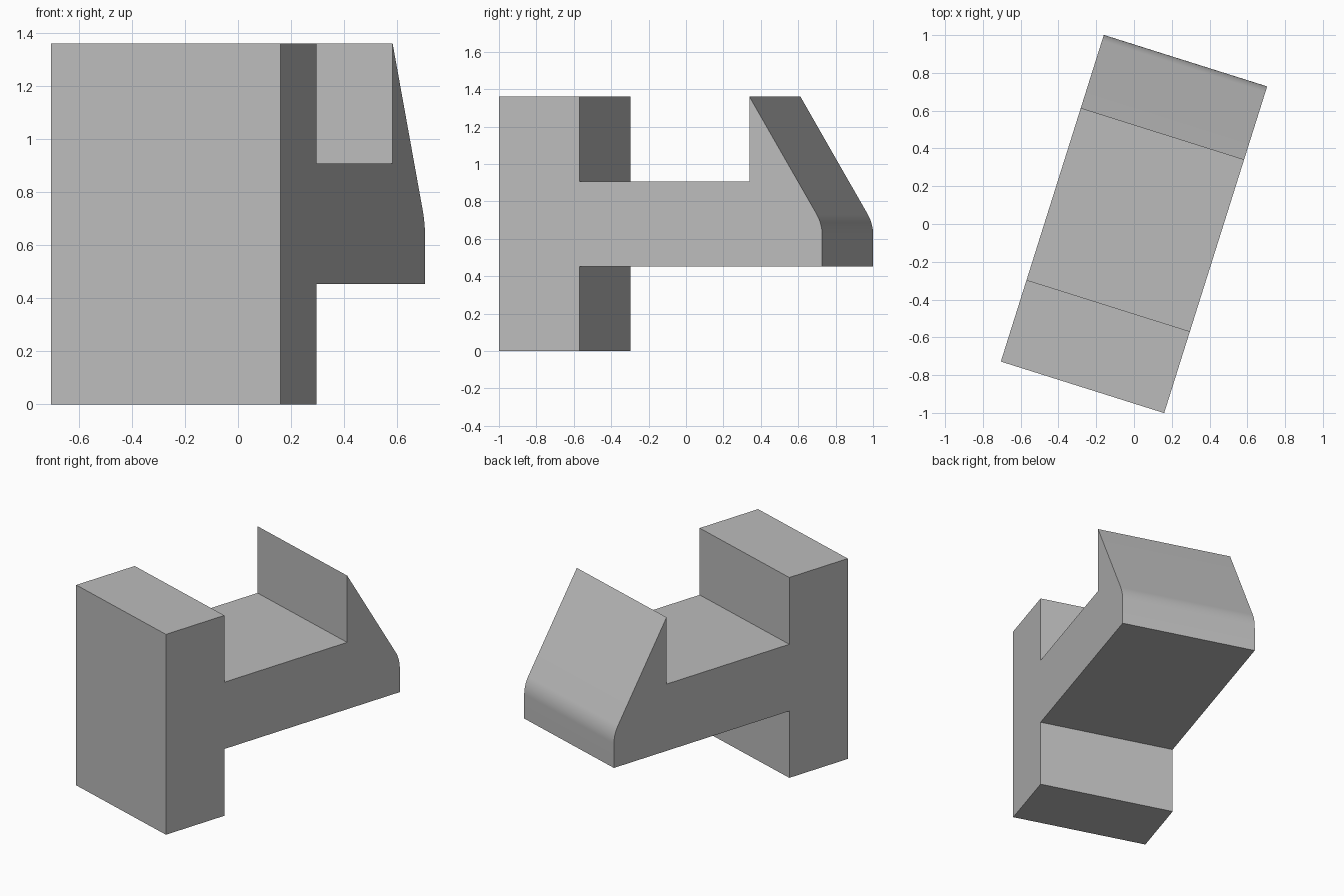
import bpy, bmesh, math
from mathutils import Matrix, Vector

cube = bpy.data.objects.get("Cube")
if cube:
    bpy.data.objects.remove(cube, do_unlink=True)

U = 1.36 / 3                     # module: the block is 2 x 4 x 3 modules
TURN = math.radians(-17.5)

grey = bpy.data.materials.new("plain grey")
grey.use_nodes = True
colour = (0.5, 0.5, 0.5, 1)
grey.diffuse_color = colour
grey.node_tree.nodes["Principled BSDF"].inputs["Base Color"].default_value = colour


def rounded_corner(before, corner, after, radius, steps=12):
    """Points of an arc that rounds a profile corner."""
    a = (Vector(before) - Vector(corner)).normalized()
    b = (Vector(after) - Vector(corner)).normalized()
    half = a.angle(b) / 2
    centre = Vector(corner) + (a + b).normalized() * radius / math.sin(half)
    start = Vector(corner) + a * radius / math.tan(half) - centre
    end = Vector(corner) + b * radius / math.tan(half) - centre
    sweep = start.angle_signed(end)
    return [centre + Matrix.Rotation(-sweep * i / steps, 2) @ start
            for i in range(steps + 1)]


# Side profile in modules: upright slab, arm and slanted hook
profile = [(0, 0), (1, 0), (1, 1), (4, 1)]
profile += rounded_corner((4, 1), (4, 1.5), (3.1, 3), 0.5)
profile += [(3.1, 3), (3.1, 2), (1, 2), (1, 3), (0, 3)]

# Extrude the profile across the width
bm = bmesh.new()
face = bm.faces.new([bm.verts.new((-U, (p[0] - 2) * U, p[1] * U)) for p in profile])
extruded = bmesh.ops.extrude_face_region(bm, geom=[face])
bmesh.ops.translate(bm, vec=(2 * U, 0, 0),
                    verts=[g for g in extruded["geom"] if isinstance(g, bmesh.types.BMVert)])
bmesh.ops.recalc_face_normals(bm, faces=bm.faces)
bmesh.ops.rotate(bm, matrix=Matrix.Rotation(TURN, 3, "Z"), verts=bm.verts)
mesh = bpy.data.meshes.new("hooked_bracket")
bm.to_mesh(mesh)
bm.free()
mesh.materials.append(grey)

bracket = bpy.data.objects.new("hooked_bracket", mesh)
bpy.context.collection.objects.link(bracket)
bpy.context.view_layer.objects.active = bracket
bracket.select_set(True)
bpy.ops.object.shade_smooth_by_angle(angle=math.radians(25))
